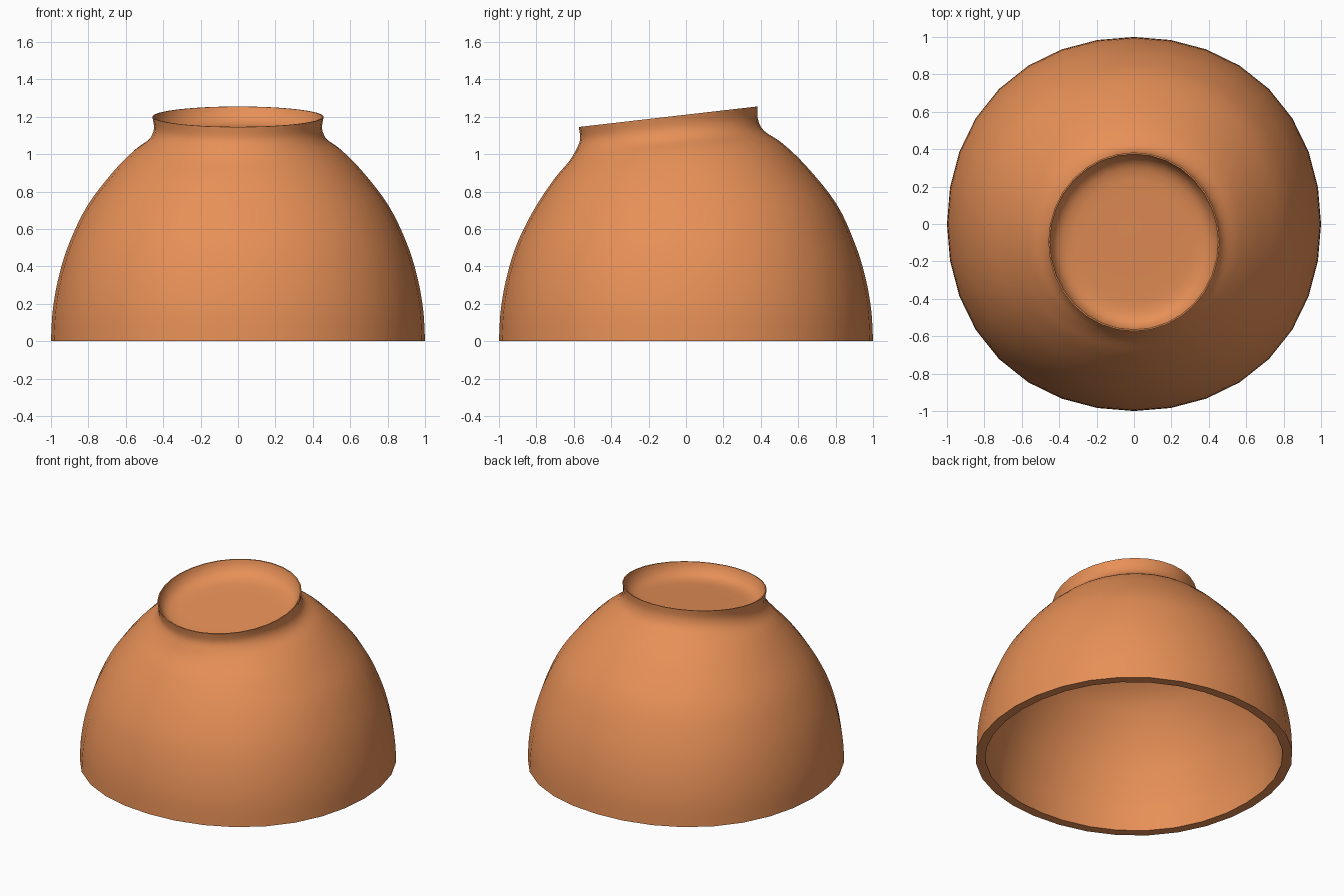
import bpy, bmesh, math

if "Cube" in bpy.data.objects:
    bpy.data.objects.remove(bpy.data.objects["Cube"])

SIDES = 32
STEPS = 4
BULGE = .021   # the body is very slightly squarish in plan

# Each section: centre y, x radius, y radius, centre height, slope along y, bulge share
inner_dome = [
    (-.05, 0, 0, 1.045, .06, 0), (-.05, .2, .2, 1.035, .06, 0), (-.045, .4, .4, .985, .06, .3),
    (-.02, .61, .61, .855, .03, .8), (0, .745, .745, .69, 0, 1), (0, .84, .84, .51, 0, 1),
    (0, .895, .895, .34, 0, 1), (0, .93, .93, .17, 0, 1), (0, .938, .938, 0, 0, 1),
]
outer_wall = [
    (0, 1, 1, 0, 0, 1), (0, .99, .99, .17, 0, 1), (0, .957, .957, .35, 0, 1),
    (0, .9, .9, .53, 0, 1), (0, .805, .805, .725, .01, 1),
    (-.03, .672, .675, .90, .05, .9), (-.055, .565, .57, 1.01, .085, .6),
    (-.085, .478, .502, 1.075, .1, .3), (-.091, .45, .475, 1.135, .115, 0),
    (-.0955, .458, .478, 1.2, .115, 0),
]
foot_recess = [
    (-.0955, .451, .47, 1.2, .115, 0), (-.095, .439, .457, 1.165, .115, 0),
    (-.095, .412, .43, 1.13, .115, 0), (-.095, .365, .382, 1.108, .115, 0),
    (-.095, .28, .29, 1.1, .115, 0), (-.095, 0, 0, 1.1, .115, 0),
]


def smooth_run(run):
    """Catmull-Rom interpolation through the sections."""
    out = []
    for i in range(len(run) - 1):
        a, b, c, d = (run[max(i - 1, 0)], run[i], run[i + 1],
                      run[min(i + 2, len(run) - 1)])
        for k in range(STEPS):
            t = k / STEPS
            out.append(tuple(
                q + .5 * t * (r - p + t * (2 * p - 5 * q + 4 * r - s
                                           + t * (3 * (q - r) + s - p)))
                for p, q, r, s in zip(a, b, c, d)))
    out.append(run[-1])
    return out


def make_ring(bm, section):
    cy, rx, ry, z, slope, bulge = section
    ring = []
    for i in range(SIDES):
        a = 2 * math.pi * i / SIDES
        k = 1 + BULGE * bulge * (1 - math.cos(4 * a)) / 2
        dy = ry * k * math.sin(a)
        ring.append(bm.verts.new((rx * k * math.cos(a), cy + dy, z + slope * dy)))
    return ring


# Upturned bowl: inner dome, outer wall with tilted foot, recess inside the foot
bm = bmesh.new()
sections = smooth_run(inner_dome) + smooth_run(outer_wall) + smooth_run(foot_recess)
rings = [make_ring(bm, s) for s in sections]
for lo, hi in zip(rings, rings[1:]):
    for i in range(SIDES):
        j = (i + 1) % SIDES
        bm.faces.new((lo[i], lo[j], hi[j], hi[i]))
bmesh.ops.remove_doubles(bm, verts=bm.verts, dist=1e-5)
bmesh.ops.recalc_face_normals(bm, faces=bm.faces)
mesh = bpy.data.meshes.new("bowl")
bm.to_mesh(mesh)
bm.free()
bowl = bpy.data.objects.new("bowl", mesh)
bpy.context.collection.objects.link(bowl)

# Terracotta colour
clay = bpy.data.materials.new("terracotta")
clay.diffuse_color = (.8, .28, .095, 1)
clay.use_nodes = True
clay.node_tree.nodes["Principled BSDF"].inputs["Base Color"].default_value = clay.diffuse_color
mesh.materials.append(clay)

bpy.context.view_layer.objects.active = bowl
bowl.select_set(True)
bpy.ops.object.shade_smooth_by_angle(angle=math.radians(40))
